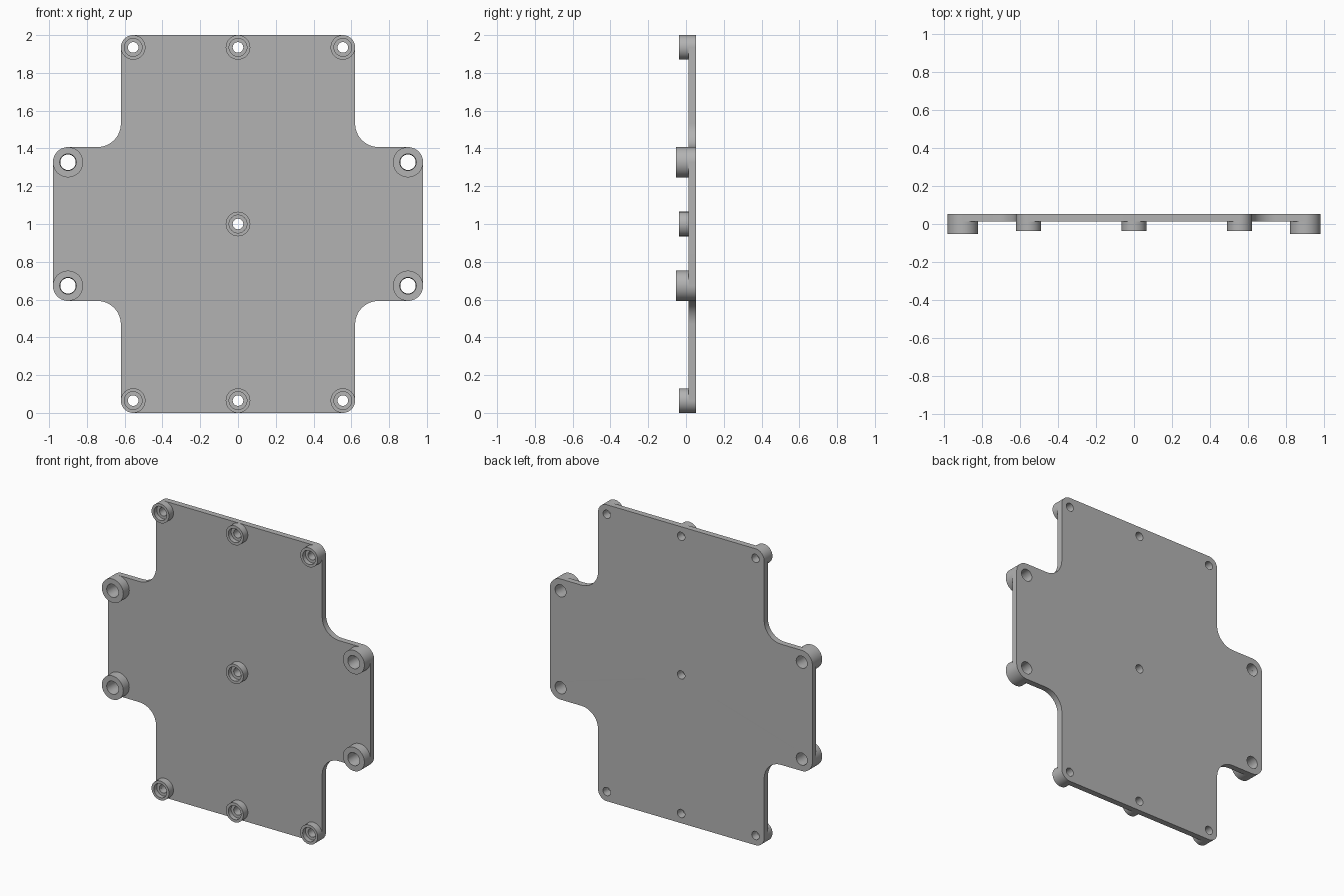
import bpy, bmesh
from math import cos, sin, radians, pi
from mathutils import Matrix, Vector

if "Cube" in bpy.data.objects:
    bpy.data.objects.remove(bpy.data.objects["Cube"], do_unlink=True)

PLATE_FRONT, PLATE_BACK = 0.012, 0.052
SMALL_R, SMALL_HOLE, SMALL_FRONT = 0.065, 0.028, -0.036
LARGE_R, LARGE_HOLE, LARGE_FRONT = 0.08, 0.041, -0.052
MID_Z = 1.0

grey = bpy.data.materials.new("plain grey")
grey.use_nodes = True
colour = (0.45, 0.45, 0.45, 1)
grey.diffuse_color = colour
grey.node_tree.nodes["Principled BSDF"].inputs["Base Color"].default_value = colour


def arc(cx, cy, r, start, end, steps=12):
    angles = [radians(start + (end - start) * i / steps) for i in range(steps + 1)]
    return [(cx + r * cos(a), cy + r * sin(a)) for a in angles]


def finish(obj):
    obj.data.materials.clear()
    obj.data.materials.append(grey)
    bpy.ops.object.select_all(action='DESELECT')
    obj.select_set(True)
    bpy.context.view_layer.objects.active = obj
    bpy.ops.object.shade_smooth_by_angle(angle=radians(35))


# Hole positions, relative to the plate centre
small_spots = [(x, z) for x in (-0.555, 0, 0.555) for z in (-0.935, 0.935)] + [(0, 0)]
large_spots = [(x, z) for x in (-0.9, 0.9) for z in (-0.327, 0.327)]

# Cross-shaped outline: one quarter, mirrored, then turned half round
quarter = (arc(0.9, 0.327, LARGE_R, 0, 90) + arc(0.745, 0.532, 0.125, 270, 180)
           + arc(0.555, 0.935, SMALL_R, 0, 90))
half = quarter + [(-x, z) for x, z in reversed(quarter)]
outline = half + [(-x, -z) for x, z in half]

# Plate: filled flat curve with through holes, extruded and stood upright
curve = bpy.data.curves.new("plate_profile", 'CURVE')
curve.dimensions = '2D'
curve.fill_mode = 'BOTH'
curve.extrude = (PLATE_BACK - PLATE_FRONT) / 2
loops = [outline]
loops += [arc(x, z, SMALL_HOLE, 0, 360, 32)[:-1] for x, z in small_spots]
loops += [arc(x, z, LARGE_HOLE, 0, 360, 32)[:-1] for x, z in large_spots]
for loop in loops:
    spline = curve.splines.new('POLY')
    spline.points.add(len(loop) - 1)
    for point, (x, z) in zip(spline.points, loop):
        point.co = (x, z, 0, 1)
    spline.use_cyclic_u = True
helper = bpy.data.objects.new("plate_profile", curve)
bpy.context.collection.objects.link(helper)
bpy.context.view_layer.update()
graph = bpy.context.evaluated_depsgraph_get()
mesh = bpy.data.meshes.new_from_object(helper.evaluated_get(graph))
bpy.data.objects.remove(helper, do_unlink=True)
mesh.transform(Matrix.Translation((0, (PLATE_FRONT + PLATE_BACK) / 2, MID_Z))
               @ Matrix.Rotation(pi / 2, 4, 'X'))
bm = bmesh.new()
bm.from_mesh(mesh)
bmesh.ops.remove_doubles(bm, verts=bm.verts, dist=0.0001)
bmesh.ops.recalc_face_normals(bm, faces=bm.faces)
bm.to_mesh(mesh)
bm.free()
plate = bpy.data.objects.new("plate", mesh)
bpy.context.collection.objects.link(plate)
finish(plate)


# Bosses: a (radius, y) profile turned about the y axis
def boss(name, profile, x, z):
    bm = bmesh.new()
    verts = [bm.verts.new((r, y, 0)) for r, y in profile]
    edges = [bm.edges.new((verts[i - 1], verts[i])) for i in range(len(verts))]
    bmesh.ops.spin(bm, geom=verts + edges, cent=(0, 0, 0), axis=(0, 1, 0),
                   angle=2 * pi, steps=48, use_duplicate=False)
    bmesh.ops.remove_doubles(bm, verts=bm.verts, dist=0.0001)
    bmesh.ops.recalc_face_normals(bm, faces=bm.faces)
    bm.transform(Matrix.Translation(Vector((x, 0, MID_Z + z))))
    mesh = bpy.data.meshes.new(name)
    bm.to_mesh(mesh)
    bm.free()
    obj = bpy.data.objects.new(name, mesh)
    bpy.context.collection.objects.link(obj)
    finish(obj)


counterbore_y = SMALL_FRONT + 0.03
small_profile = [(SMALL_R, PLATE_FRONT), (SMALL_R, SMALL_FRONT), (0.047, SMALL_FRONT),
                 (0.047, counterbore_y), (SMALL_HOLE, counterbore_y), (SMALL_HOLE, PLATE_FRONT)]
large_profile = [(LARGE_R, PLATE_FRONT), (LARGE_R, LARGE_FRONT),
                 (0.044, LARGE_FRONT), (LARGE_HOLE, PLATE_FRONT)]
for i, (x, z) in enumerate(small_spots):
    boss(f"screw_boss_{i + 1}", small_profile, x, z)
for i, (x, z) in enumerate(large_spots):
    boss(f"mounting_boss_{i + 1}", large_profile, x, z)
